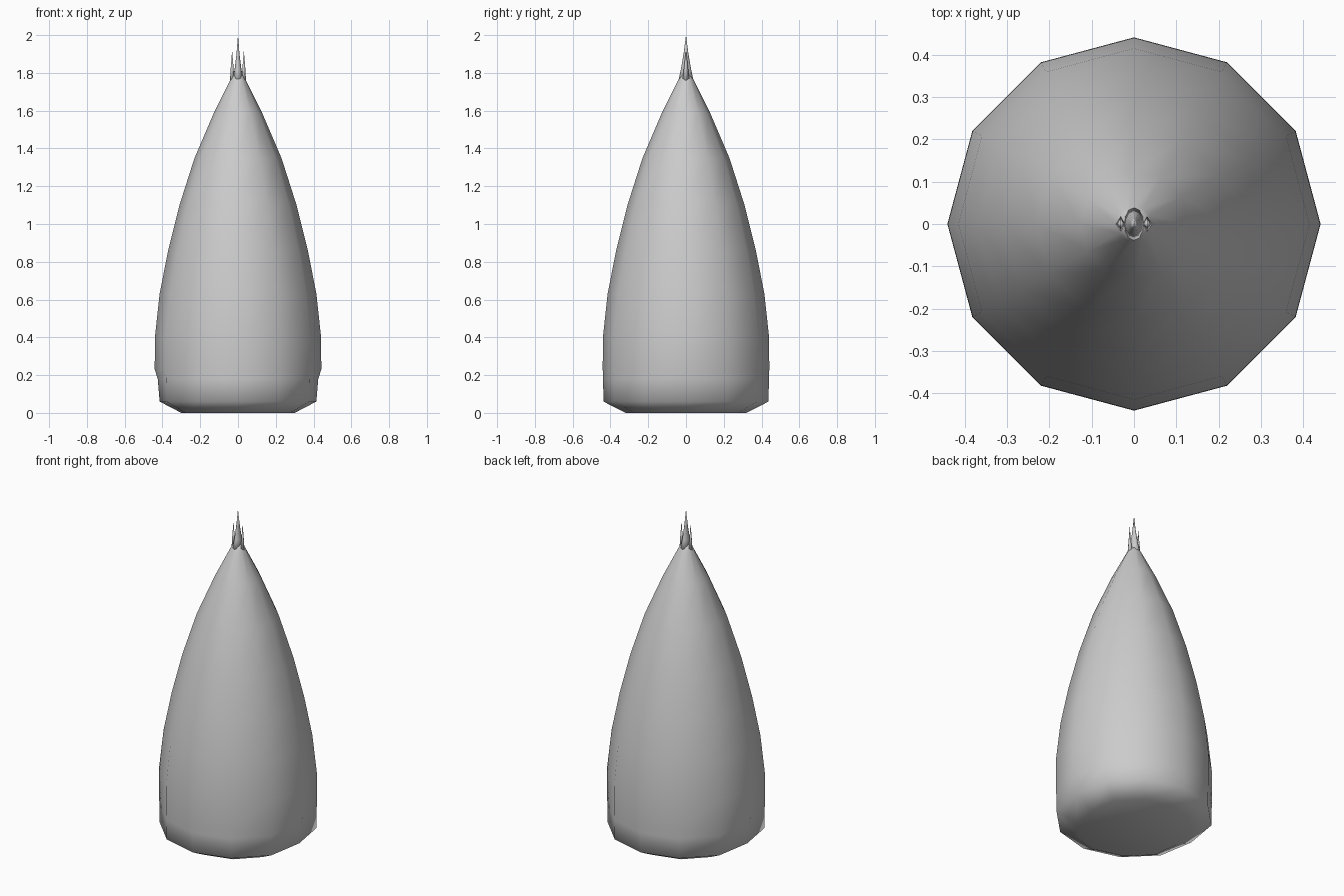
import bpy, bmesh, math

if "Cube" in bpy.data.objects:
    bpy.data.objects.remove(bpy.data.objects["Cube"])

grey = bpy.data.materials.new("warm_grey")
grey.diffuse_color = (0.6, 0.6, 0.6, 1)
grey.use_nodes = True
grey.node_tree.nodes["Principled BSDF"].inputs["Base Color"].default_value = grey.diffuse_color


def lathe(name, rings, sides, cx=0.0):
    """Rings are (z, x radius, y radius, end vertex x radius); last ring closes to a tip."""
    bm = bmesh.new()
    loops = []
    for z, rx, ry, end in rings:
        loop = []
        for i in range(sides):
            a = 2 * math.pi * i / sides
            x, y = rx * math.cos(a), ry * math.sin(a)
            if i % (sides // 2) == 0:
                x = math.copysign(end, x)
            loop.append(bm.verts.new((cx + x, y, z)))
        loops.append(loop)
    for a, b in zip(loops, loops[1:]):
        for i in range(sides):
            j = (i + 1) % sides
            bm.faces.new((a[i], a[j], b[j], b[i]))
    bm.faces.new(loops[0][::-1])
    bm.faces.new(loops[-1])
    bmesh.ops.remove_doubles(bm, verts=bm.verts, dist=0.0005)
    bmesh.ops.recalc_face_normals(bm, faces=bm.faces)
    for f in bm.faces:
        f.smooth = True
    mesh = bpy.data.meshes.new(name)
    bm.to_mesh(mesh)
    bm.free()
    mesh.materials.append(grey)
    obj = bpy.data.objects.new(name, mesh)
    bpy.context.collection.objects.link(obj)
    return obj


# Bud body: the two side corners are pinched in near the base
profile = [(0, 0.32, 0.30), (0.06, 0.437, 0.415), (0.18, 0.439, 0.425),
           (0.23, 0.441, 0.441), (0.40, 0.44, 0.44), (0.63, 0.415, 0.415),
           (0.86, 0.37, 0.37), (1.10, 0.31, 0.31), (1.35, 0.23, 0.23),
           (1.59, 0.127, 0.127), (1.76, 0.042, 0.042), (1.79, 0.025, 0.025)]
lathe("bud_body", [(z, r, r, e) for z, r, e in profile], 12)

# Central tip
lathe("centre_tip", [(1.75, 0.03, 0.042, 0.03), (1.82, 0.018, 0.027, 0.018),
                     (1.9, 0.008, 0.013, 0.008), (2.0, 0.0001, 0.0001, 0.0001)], 12)

# Side tips, leaning very slightly inwards
for side, label in ((-1, "left"), (1, "right")):
    lathe(label + "_tip", [(1.75, 0.012, 0.02, 0.012), (1.82, 0.008, 0.012, 0.008),
                           (1.92, 0.0001, 0.0001, 0.0001)], 4, side * 0.031)
